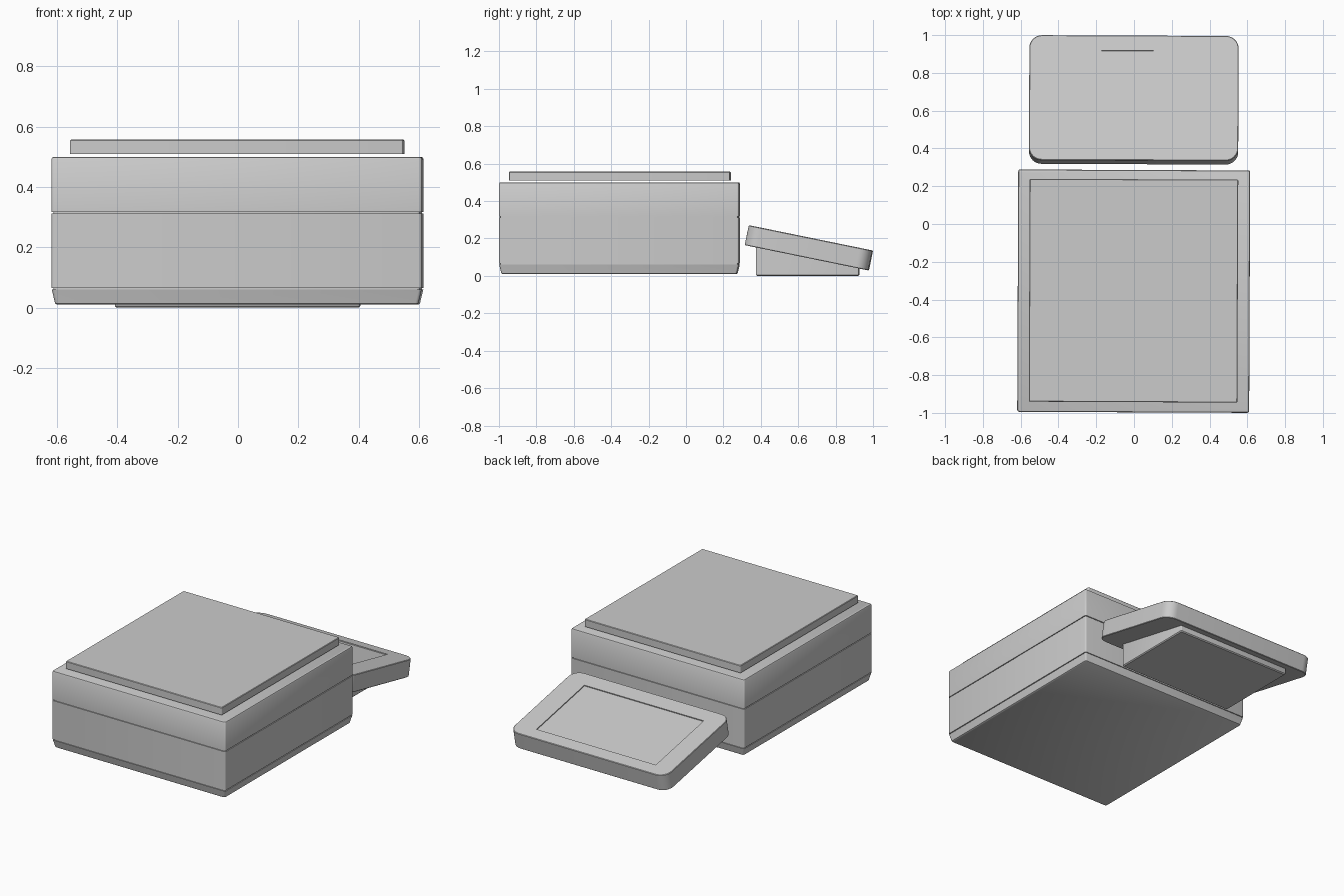
import bpy
import bmesh
import math
from mathutils import Matrix

if "Cube" in bpy.data.objects:
    bpy.data.objects.remove(bpy.data.objects["Cube"], do_unlink=True)

# One plain grey for everything
grey = bpy.data.materials.new("light grey")
grey.use_nodes = True
colour = (0.6, 0.6, 0.6, 1)
grey.diffuse_color = colour
grey.node_tree.nodes["Principled BSDF"].inputs["Base Color"].default_value = colour

# The whole set sits very slightly turned about z
TURN = Matrix.Rotation(math.radians(-0.25), 4, 'Z')


def ring(rect, inset, radius, steps):
    """Corner points of a rounded rectangle, counter-clockwise."""
    x0, x1, y0, y1 = rect
    d = inset + radius
    corners = [(x1 - d, y1 - d), (x0 + d, y1 - d), (x0 + d, y0 + d), (x1 - d, y0 + d)]
    points = []
    for i, (cx, cy) in enumerate(corners):
        for s in range(steps + 1):
            a = math.pi / 2 * (i + s / steps)
            points.append((cx + radius * math.cos(a), cy + radius * math.sin(a)))
    return points


def loft(name, layers, steps=3, matrix=Matrix()):
    """Stack rounded rectangles (rect, inset, radius, height) into a closed solid."""
    bm = bmesh.new()
    loops = []
    for rect, inset, radius, z in layers:
        height = z if callable(z) else (lambda y, z=z: z)
        loops.append([bm.verts.new((x, y, height(y)))
                      for x, y in ring(rect, inset, radius, steps)])
    n = len(loops[0])
    for low, high in zip(loops, loops[1:]):
        for i in range(n):
            j = (i + 1) % n
            bm.faces.new((low[i], low[j], high[j], high[i]))
    bm.faces.new(loops[0][::-1])
    bm.faces.new(loops[-1])
    bm.transform(TURN @ matrix)
    bmesh.ops.recalc_face_normals(bm, faces=bm.faces)
    mesh = bpy.data.meshes.new(name)
    bm.to_mesh(mesh)
    bm.free()
    mesh.materials.append(grey)
    obj = bpy.data.objects.new(name, mesh)
    bpy.context.collection.objects.link(obj)
    bpy.ops.object.select_all(action='DESELECT')
    obj.select_set(True)
    bpy.context.view_layer.objects.active = obj
    bpy.ops.object.shade_smooth_by_angle(angle=math.radians(35))
    return obj


# Housing: tapered foot section, two seam grooves, softened top edge
body = (-0.614, 0.614, -0.997, 0.286)
profile = [(0.018, 0.010), (0.012, 0.014), (0.001, 0.060), (0.006, 0.060),
           (0.006, 0.065), (0.0, 0.065), (0.0, 0.312), (0.006, 0.312),
           (0.006, 0.317), (0.0, 0.317), (0.0, 0.492), (0.003, 0.498), (0.008, 0.500)]
loft("housing", [(body, inset, 0.01, z) for inset, z in profile])

# Weighing platform hovering just above the housing
plate = (-0.553, 0.551, -0.943, 0.237)
loft("top_platform", [(plate, inset, 0.005, z) for inset, z in
                      [(0.0, 0.510), (0.0, 0.554), (0.003, 0.557)]])

# Tilted display unit with a shallow screen recess
tilt = math.atan2(0.135, 0.66)
place = Matrix.Translation((0, 0.657, 0.150)) @ Matrix.Rotation(-tilt, 4, 'X')
case = (-0.558, 0.550, -0.337, 0.337)
screen = (-0.435, 0.410, -0.235, 0.255)
half = 0.054
loft("display_case", [
    (case, 0.003, 0.065, -half),
    (case, 0.0, 0.067, -half + 0.003),
    (case, 0.0, 0.067, half - 0.003),
    (case, 0.003, 0.065, half),
    (screen, 0.0, 0.002, half),
    (screen, 0.0, 0.002, half - 0.006)], steps=8, matrix=place)

# Wedge stand whose top follows the underside of the display
stand = (-0.410, 0.402, 0.375, 0.925)
loft("display_stand", [
    (stand, 0.006, 0.004, 0.0),
    (stand, 0.0, 0.006, 0.006),
    (stand, 0.0, 0.006, lambda y: 0.163 - 0.2045 * (y - 0.375))])
